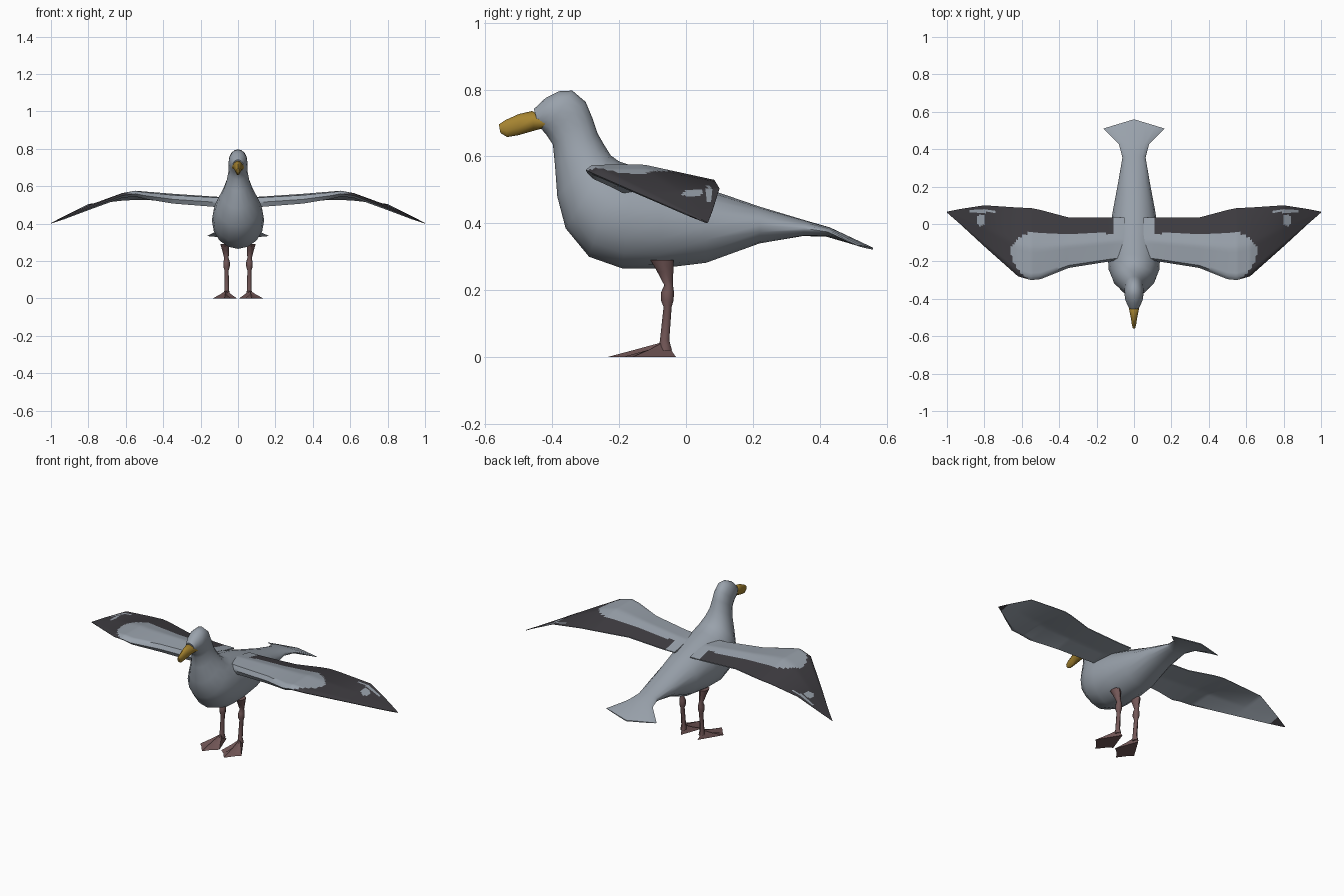
import bpy, bmesh, math
from mathutils import Vector


def material(name, colour):
    m = bpy.data.materials.new(name)
    m.diffuse_color = (*colour, 1)
    return m


GREY = material("pale_grey_plumage", (0.32, 0.36, 0.41))
DARK = material("charcoal_feathers", (0.048, 0.045, 0.052))
YELLOW = material("ochre_beak", (0.38, 0.23, 0.03))
PINK = material("dusky_pink_legs", (0.17, 0.095, 0.095))


def finish(name, bm, mats, angle=50, mirror=False):
    bmesh.ops.recalc_face_normals(bm, faces=bm.faces)
    me = bpy.data.meshes.new(name)
    bm.to_mesh(me)
    bm.free()
    for m in mats:
        me.materials.append(m)
    for p in me.polygons:
        p.use_smooth = True
    me.set_sharp_from_angle(angle=math.radians(angle))
    ob = bpy.data.objects.new(name, me)
    bpy.context.collection.objects.link(ob)
    if mirror:
        ob.modifiers.new("mirror", 'MIRROR').use_mirror_merge = False
    return ob


def skin(bm, rings):
    """Join closed rings of points into a capped tube."""
    vs = [[bm.verts.new(p) for p in r] for r in rings]
    n = len(vs[0])
    for a, b in zip(vs, vs[1:]):
        for i in range(n):
            j = (i + 1) % n
            bm.faces.new((a[i], a[j], b[j], b[i]))
    bm.faces.new(vs[0])
    bm.faces.new(vs[-1])


def ring(top_y, top_z, bot_y, bot_z, w, sweep=0.0, n=16):
    """Ellipse spanning a top and a bottom point, half width w."""
    pts = []
    for i in range(n):
        a = 2 * math.pi * i / n
        s, t = math.sin(a), (1 + math.cos(a)) / 2
        pts.append(Vector((w * s,
                           bot_y + (top_y - bot_y) * t - sweep * abs(s),
                           bot_z + (top_z - bot_z) * t + 0.2 * sweep * abs(s))))
    return pts


# Body: one tube from tail fan to face
bm = bmesh.new()
skin(bm, [ring(*r) for r in [
    (0.56, 0.327, 0.56, 0.321, 0.165, 0.05),
    (0.43, 0.388, 0.42, 0.360, 0.080),
    (0.36, 0.408, 0.35, 0.362, 0.062),
    (0.22, 0.450, 0.22, 0.340, 0.085),
    (0.06, 0.505, 0.06, 0.282, 0.115),
    (-0.07, 0.550, -0.08, 0.265, 0.132),
    (-0.16, 0.572, -0.19, 0.265, 0.140),
    (-0.20, 0.585, -0.29, 0.300, 0.135),
    (-0.225, 0.603, -0.36, 0.385, 0.115),
    (-0.245, 0.635, -0.385, 0.48, 0.085),
    (-0.265, 0.670, -0.392, 0.575, 0.062),
    (-0.28, 0.715, -0.398, 0.635, 0.052),
    (-0.30, 0.763, -0.413, 0.658, 0.050),
    (-0.34, 0.797, -0.42, 0.668, 0.050),
    (-0.38, 0.795, -0.425, 0.673, 0.047),
    (-0.42, 0.775, -0.43, 0.680, 0.039),
    (-0.455, 0.742, -0.44, 0.688, 0.027)]])
finish("body", bm, [GREY])

# Beak with a blunt drooping tip
bm = bmesh.new()
skin(bm, [ring(*r, n=10) for r in [
    (-0.415, 0.712, -0.415, 0.688, 0.036),
    (-0.46, 0.736, -0.455, 0.677, 0.027),
    (-0.50, 0.727, -0.50, 0.664, 0.018),
    (-0.54, 0.709, -0.535, 0.658, 0.012),
    (-0.56, 0.696, -0.555, 0.670, 0.006)]])
finish("beak", bm, [YELLOW])

# Wing stations: x, leading y, trailing y, leading z, crown z, trailing z, thickness
WING = [
    (0.05, -0.19, 0.035, 0.515, 0.540, 0.515, 0.050),
    (0.13, -0.20, 0.035, 0.515, 0.545, 0.515, 0.050),
    (0.35, -0.235, 0.035, 0.530, 0.560, 0.525, 0.045),
    (0.50, -0.295, 0.075, 0.550, 0.572, 0.530, 0.035),
    (0.55, -0.30, 0.085, 0.560, 0.576, 0.530, 0.030),
    (0.62, -0.28, 0.088, 0.550, 0.563, 0.525, 0.025),
    (0.80, -0.12, 0.100, 0.480, 0.498, 0.505, 0.016),
    (0.93, 0.00, 0.080, 0.428, 0.437, 0.440, 0.010),
    (1.00, 0.061, 0.066, 0.402, 0.403, 0.403, 0.003)]


def station(x):
    for a, b in zip(WING, WING[1:]):
        if x <= b[0]:
            t = (x - a[0]) / (b[0] - a[0])
            return [p + (q - p) * t for p, q in zip(a, b)]
    return WING[-1]


def lerp_path(pts, u):
    for (u0, z0), (u1, z1) in zip(pts, pts[1:]):
        if u <= u1:
            return z0 + (z1 - z0) * (u - u0) / (u1 - u0)
    return pts[-1][1]


def wing_ring(x, n=22):
    x, y0, y1, zl, zm, zt, th = station(x)
    top = [(0, zl), (0.05, zl + th / 2), (0.45, zm), (1, zt)]
    low = [(0, zl), (0.05, zl - th / 2), (0.45, zm - 0.75 * th), (1, zt - 0.1 * th)]
    us = [0, 0.02] + [0.05 + 0.95 * i / (n - 2) for i in range(n - 1)]
    up = [Vector((x, y0 + (y1 - y0) * u, lerp_path(top, u))) for u in us]
    down = [Vector((x, y0 + (y1 - y0) * u, lerp_path(low, u))) for u in us[1:]]
    return up + down[::-1]


def is_dark(x, y, upper):
    """Dark trailing band and outer hand, with a few pale flecks."""
    if not upper:
        return x > 0.94
    if ((x - 0.82) / 0.025) ** 2 + ((y - 0.02) / 0.03) ** 2 < 1:
        return False
    if 0.74 < x < 0.88 and 0.062 < y < 0.075:
        return False
    edge = 0.66 - (10 if y > -0.14 else 4) * (y + 0.14) ** 2
    return x > 0.105 and (y > -0.05 or x > edge)


# Wings
bm = bmesh.new()
xs = sorted({round(0.05 + 0.95 * i / 95, 4) for i in range(96)} | {s[0] for s in WING})
skin(bm, [wing_ring(x) for x in xs])
bmesh.ops.recalc_face_normals(bm, faces=bm.faces)
for f in bm.faces:
    c = f.calc_center_median()
    f.material_index = int(is_dark(c.x, c.y, f.normal.z > 0.1))
finish("wings", bm, [GREY, DARK], mirror=True)

# Legs: thigh, swollen joint, shank
bm = bmesh.new()
rings = []
for x, y, z, rx, ry in [(0.070, -0.072, 0.290, 0.024, 0.034),
                        (0.066, -0.062, 0.255, 0.018, 0.024),
                        (0.062, -0.052, 0.215, 0.012, 0.013),
                        (0.061, -0.055, 0.195, 0.017, 0.019),
                        (0.061, -0.056, 0.170, 0.017, 0.019),
                        (0.061, -0.055, 0.150, 0.011, 0.012),
                        (0.060, -0.064, 0.050, 0.012, 0.014),
                        (0.060, -0.062, 0.020, 0.016, 0.020)]:
    rings.append([Vector((x + rx * math.cos(k * math.pi / 4),
                          y + ry * math.sin(k * math.pi / 4), z)) for k in range(8)])
skin(bm, rings)
finish("legs", bm, [PINK], mirror=True)

# Webbed feet: fan of three toes rising to the ankle
bm = bmesh.new()
heel, sole = (0.055, -0.03, 0), (0.066, -0.10, 0)
ankle = (0.060, -0.068, 0.045)
rim = [heel, (0.006, -0.165, 0), (0.038, -0.19, 0), (0.072, -0.235, 0),
       (0.105, -0.19, 0), (0.135, -0.16, 0)]
mids = [(0.06, -0.045, 0.022), (0.036, -0.11, 0.022), (0.052, -0.125, 0.010),
        (0.068, -0.145, 0.024), (0.082, -0.125, 0.010), (0.095, -0.11, 0.022)]
vr, vm = [[bm.verts.new(p) for p in row] for row in (rim, mids)]
va, vs = bm.verts.new(ankle), bm.verts.new(sole)
for i in range(6):
    j = (i + 1) % 6
    bm.faces.new((vr[i], vr[j], vm[j], vm[i]))
    bm.faces.new((vm[i], vm[j], va))
    bm.faces.new((vr[j], vr[i], vs))
finish("feet", bm, [PINK], angle=35, mirror=True)
